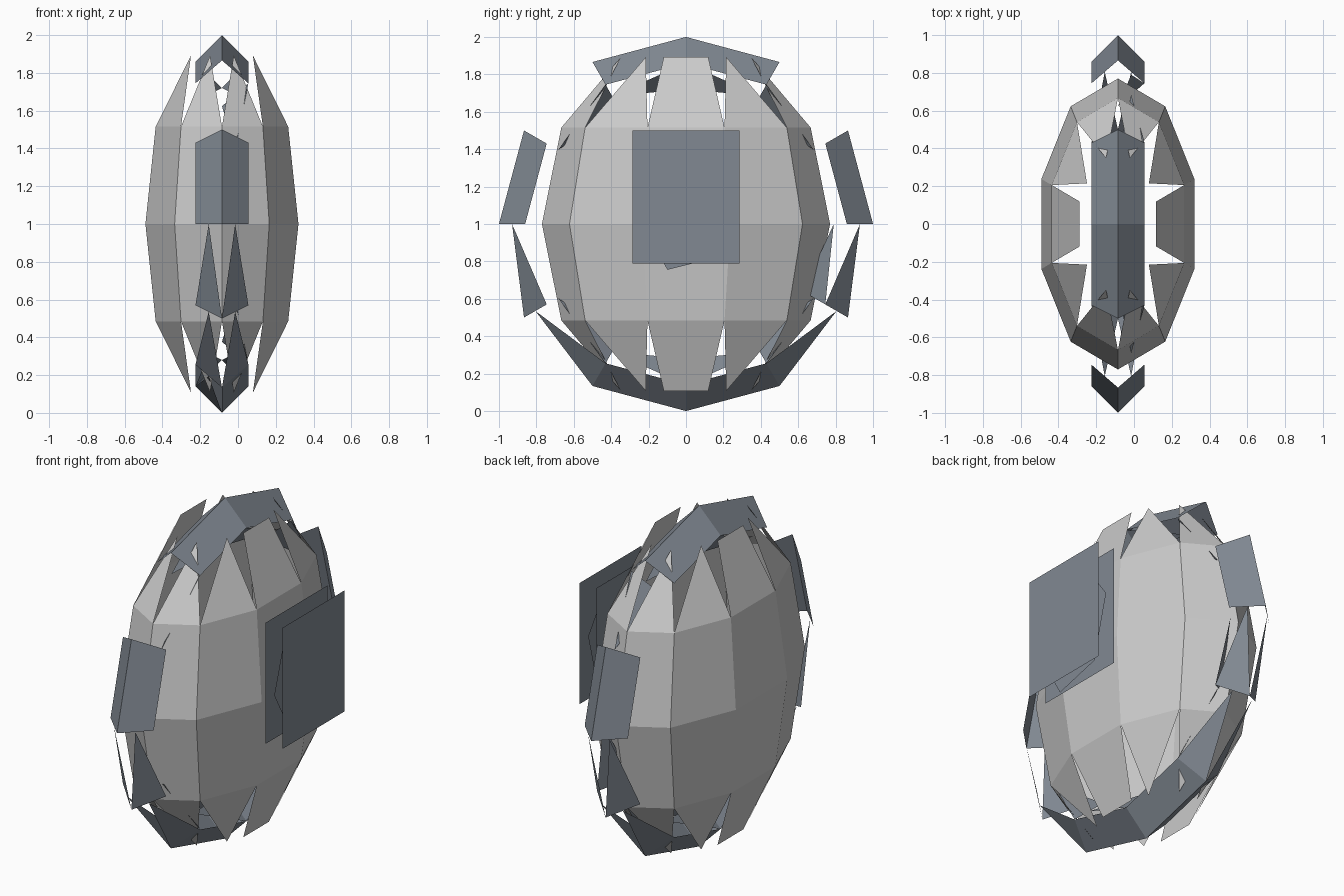
import bpy
from math import cos, sin, radians
from mathutils import Vector

if "Cube" in bpy.data.objects:
    bpy.data.objects.remove(bpy.data.objects["Cube"])

CX = -0.085                       # centre plane of shell and rim
slate = bpy.data.materials.new("slate")
slate.diffuse_color = (0.22, 0.25, 0.29, 1)
slate.use_nodes = True
slate.node_tree.nodes["Principled BSDF"].inputs["Base Color"].default_value = slate.diffuse_color


def build(name, faces, mat=None):
    """faces: list of (points, outward direction)"""
    verts, polys = [], []
    for pts, out in faces:
        pts = [Vector(p) for p in pts]
        n = (pts[1] - pts[0]).cross(pts[2] - pts[0])
        if n.dot(Vector(out)) < 0:
            pts.reverse()
        polys.append(range(len(verts), len(verts) + len(pts)))
        verts += pts
    me = bpy.data.meshes.new(name)
    me.from_pydata(verts, [], [list(p) for p in polys])
    me.update()
    ob = bpy.data.objects.new(name, me)
    bpy.context.collection.objects.link(ob)
    if mat:
        me.materials.append(mat)
    return ob


def mid(a, b):
    return (Vector(a) + Vector(b)) / 2


# Faceted shell: ten sides, open poles, tapered petals
def shell_pt(az, lat):
    a, l = radians(az), radians(lat)
    return Vector((CX + 0.426 * cos(a) * cos(l), 0.77 * sin(a) * cos(l), 1 + 1.03 * sin(l)))


centre = Vector((CX, 0, 1))
faces = []
for k in range(10):
    a, b = k * 36 - 18, k * 36 + 18
    out = shell_pt(k * 36, 0) - centre
    for s in (1, -1):
        faces.append(([shell_pt(a, 0), shell_pt(b, 0), shell_pt(b, 30 * s), shell_pt(a, 30 * s)], out))
        base = [shell_pt(a, 30 * s), shell_pt(b, 30 * s)]
        tip = [shell_pt(b, 60 * s), shell_pt(a, 60 * s)]
        if k not in (0, 5):       # only the two flat sides keep square petals
            tip = [mid(*tip)]
        faces.append((base + tip, out))
build("shell", faces)


# Broken rim: twelve segments with a diamond section
def rim_pt(ang, corner, sx, sy):
    r, x = {"ridge": (1, 0), "side": (0.86, 0.14), "inner": (0.72, 0)}[corner]
    a = radians(ang)
    return Vector((CX + sx * x, sy * r * cos(a), 1 + r * sin(a)))


def rim_face(a, b, sx, sy, c="ridge", pointed=False):
    """strip from angle a to b; a pointed strip narrows to its middle at a"""
    start = [rim_pt(a, c, sx, sy), rim_pt(a, "side", sx, sy)]
    end = [rim_pt(b, "side", sx, sy), rim_pt(b, c, sx, sy)]
    m = radians((a + b) / 2)
    out = Vector((sx, sy * cos(m), sin(m)))
    if c == "inner":
        out = Vector((sx, -sy * cos(m), -sin(m)))
    return ([mid(*start)] if pointed else start) + end, out


faces = []
for sx in (1, -1):
    for sy in (1, -1):
        faces += [rim_face(0, 30, sx, sy), rim_face(60, 90, sx, sy)]
        faces += [rim_face(0, -30, sx, sy, pointed=True),
                  rim_face(-30, -60, sx, sy, pointed=True),
                  rim_face(-60, -90, sx, sy, pointed=(sx == sy == -1))]
build("outer_rim", faces, slate)

faces = []
for sy in (1, -1):
    for sx in (1, -1):
        faces += [rim_face(60, 90, sx, sy, "inner", True),
                  rim_face(-60, -90, sx, sy, "inner", True)]
    faces += [rim_face(30, 60, 1, sy, "inner", True),
              rim_face(-30, -60, 1, sy, "inner", True)]
faces.append(rim_face(0, -30, 1, 1, "inner", True))
build("inner_rim", faces, slate)


# Pair of thin square side plates
for name, x in (("outer_plate", 0.49), ("inner_plate", 0.38)):
    build(name, [([(x, -0.287, 0.79), (x, 0.287, 0.79), (x, 0.287, 1.5), (x, -0.287, 1.5)],
                  (1, 0, 0))], slate)

# Thin disc between the plates
disc = [(0.435, 0.29 * cos(radians(t)), 1.145 + 0.415 * sin(radians(t)) * (1 if t < 0 else 0.8))
        for t in (-110, -50, 10, 70, 130, 190)]
build("plate_disc", [(disc, (-1, 0, 0))], slate)
